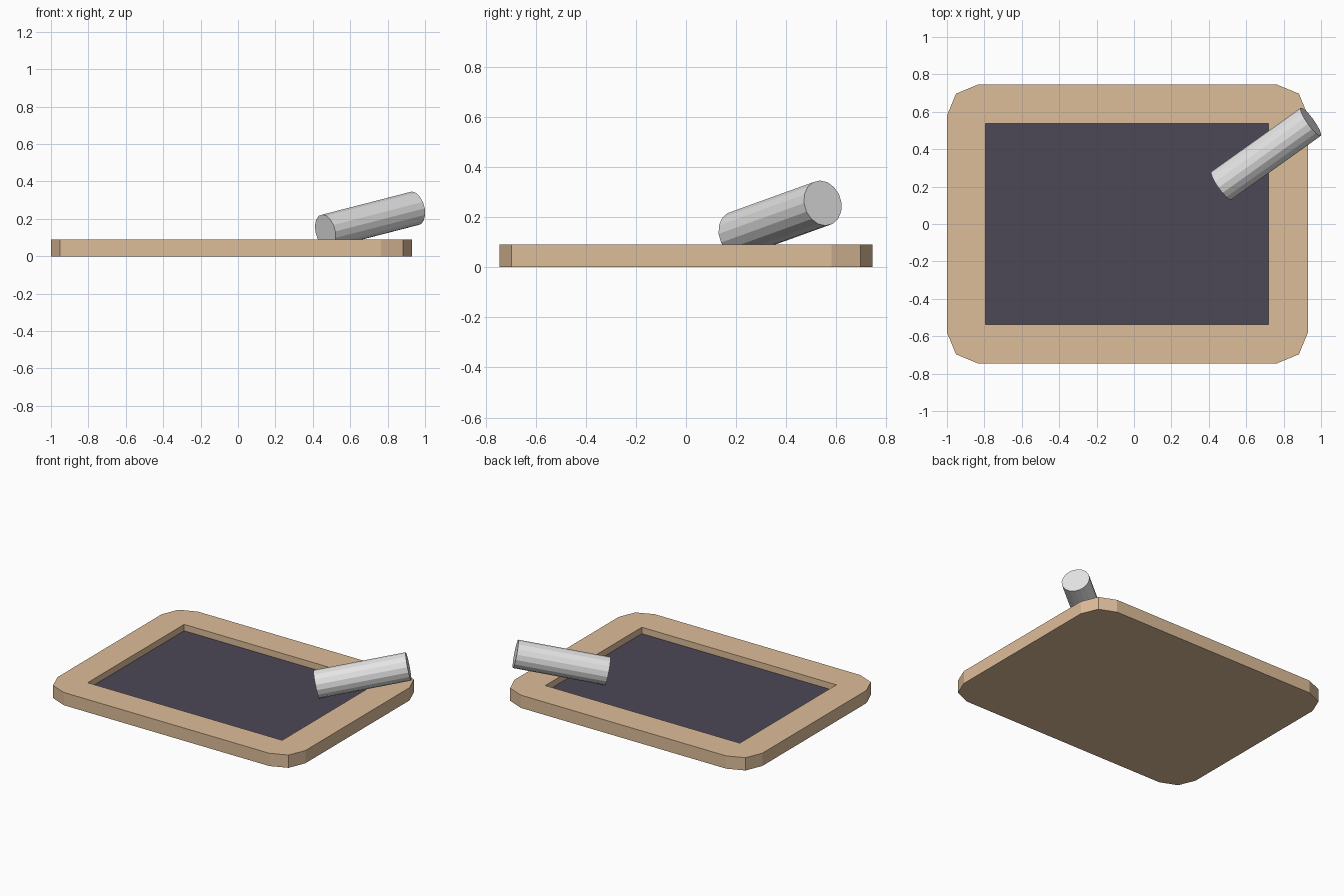
import bpy, bmesh, math
from mathutils import Vector

if "Cube" in bpy.data.objects:
    bpy.data.objects.remove(bpy.data.objects["Cube"])


def material(name, rgb):
    # convert sRGB 0-255 to linear
    m = bpy.data.materials.new(name)
    lin = [((c / 255 + 0.055) / 1.055) ** 2.4 for c in rgb]
    m.diffuse_color = (*lin, 1)
    m.use_nodes = True
    m.node_tree.nodes["Principled BSDF"].inputs["Base Color"].default_value = m.diffuse_color
    return m


wood = material("light wood", (222, 189, 154))
slate = material("dark slate", (76, 71, 86))
white = material("chalk white", (228, 228, 228))


def finish(bm, name, mats):
    me = bpy.data.meshes.new(name)
    bm.normal_update()
    bm.to_mesh(me)
    bm.free()
    for m in mats:
        me.materials.append(m)
    ob = bpy.data.objects.new(name, me)
    bpy.context.collection.objects.link(ob)
    return ob


X0, X1, Y, H = -1.0, 0.93, 0.745, 0.09      # board extents
RX0, RX1, RY, FLOOR = -0.795, 0.72, 0.537, 0.045  # recess extents

# Board: rounded outline (two segments per corner), recessed writing surface
R = 0.165
bm = bmesh.new()
outline = []
corners = [(X1 - R, Y - R, 0), (X0 + R, Y - R, 90), (X0 + R, -Y + R, 180), (X1 - R, -Y + R, 270)]
for cx, cy, start in corners:
    for k in range(3):
        a = math.radians(start + 45 * k)
        outline.append((cx + R * math.cos(a), cy + R * math.sin(a)))
recess = [(RX1, RY), (RX0, RY), (RX0, -RY), (RX1, -RY)]


def ring(pts, z):
    return [bm.verts.new((x, y, z)) for x, y in pts]


bottom, top = ring(outline, 0), ring(outline, H)
rim, floor = ring(recess, H), ring(recess, FLOOR)
bm.faces.new(bottom[::-1])
for i in range(12):
    j = (i + 1) % 12
    bm.faces.new((bottom[i], bottom[j], top[j], top[i]))
for c in range(4):
    n = (c + 1) % 4
    # corner fan, straight border strip, recess wall
    bm.faces.new((top[3 * c], top[3 * c + 1], top[3 * c + 2], rim[c]))
    bm.faces.new((top[3 * c + 2], top[3 * n], rim[n], rim[c]))
    bm.faces.new((rim[c], rim[n], floor[n], floor[c]))
bm.faces.new(floor).material_index = 1
finish(bm, "board", [wood, slate])

# Chalk stick: leaning from the writing surface over the frame
low, high = Vector((0.467, 0.205, 0.133)), Vector((0.945, 0.546, 0.256))
axis = high - low
bm = bmesh.new()
bmesh.ops.create_cone(bm, cap_ends=True, segments=16, radius1=0.092, radius2=0.092, depth=axis.length)
chalk = finish(bm, "chalk_stick", [white])
chalk.rotation_euler = axis.to_track_quat('Z', 'Y').to_euler()
chalk.location = (low + high) / 2
